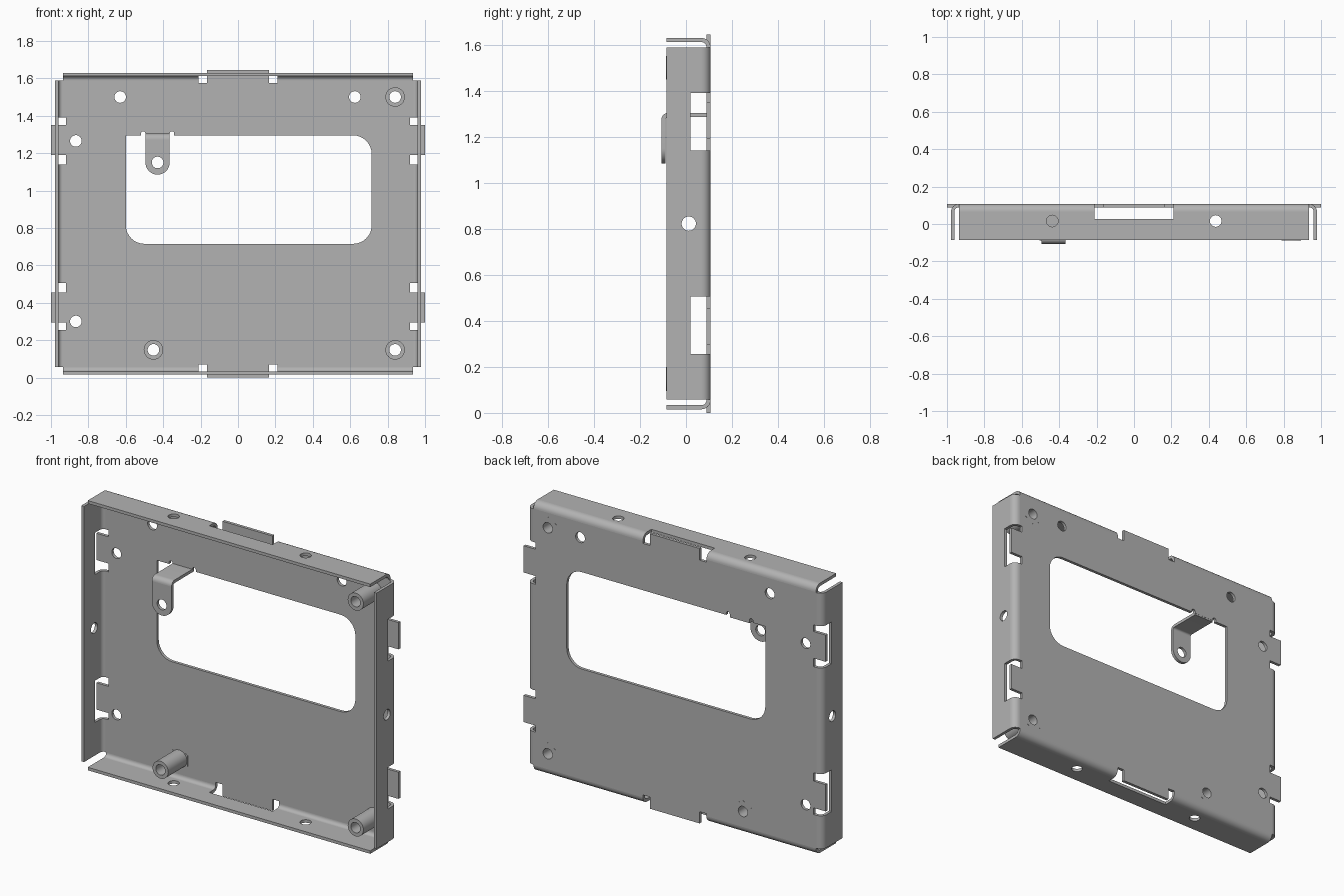
import bpy, bmesh
from math import cos, sin, pi
from mathutils import Matrix, Vector

cube = bpy.data.objects.get("Cube")
if cube:
    bpy.data.objects.remove(cube, do_unlink=True)

# Bare sheet metal
metal = bpy.data.materials.new("grey_metal")
metal.use_nodes = True
GREY = (0.45, 0.45, 0.45, 1)
metal.diffuse_color = GREY
metal.node_tree.nodes["Principled BSDF"].inputs["Base Color"].default_value = GREY

X, Y, Z = Vector((1, 0, 0)), Vector((0, 1, 0)), Vector((0, 0, 1))
MID = 0.8225      # half of the total height
T = 0.018         # sheet thickness
BACK = 0.107      # rear surface
FRONT = -0.085    # free edge of the flanges
R = 0.04          # outer bend radius


def arc(cx, cy, r, a0, a1, n=8):
    """Points on an arc, angles in quarter turns."""
    angles = [(a0 + (a1 - a0) * i / n) * pi / 2 for i in range(n + 1)]
    return [(cx + r * cos(a), cy + r * sin(a)) for a in angles]


def circle(cx, cy, r, n=32):
    return arc(cx, cy, r, 0, 4, n)[:-1]


def solid(name, loops, depth, u, v, origin):
    """Extrude an outline with holes by depth, centred on origin, in plane u, v."""
    curve = bpy.data.curves.new(name, "CURVE")
    curve.dimensions = "2D"
    curve.fill_mode = "BOTH"
    curve.extrude = depth / 2
    for pts in loops:
        spline = curve.splines.new("POLY")
        spline.points.add(len(pts) - 1)
        for p, (a, b) in zip(spline.points, pts):
            p.co = (a, b, 0, 1)
        spline.use_cyclic_u = True
    temp = bpy.data.objects.new(name + "_outline", curve)
    bpy.context.collection.objects.link(temp)
    bpy.context.view_layer.update()
    graph = bpy.context.evaluated_depsgraph_get()
    mesh = bpy.data.meshes.new_from_object(temp.evaluated_get(graph))
    bpy.data.objects.remove(temp, do_unlink=True)
    bpy.data.curves.remove(curve)

    frame = Matrix((u, v, u.cross(v))).transposed().to_4x4()
    mesh.transform(Matrix.Translation(origin) @ frame)
    bm = bmesh.new()
    bm.from_mesh(mesh)
    bmesh.ops.remove_doubles(bm, verts=bm.verts, dist=1e-5)
    bmesh.ops.recalc_face_normals(bm, faces=bm.faces)
    bm.to_mesh(mesh)
    bm.free()
    mesh.materials.clear()
    mesh.materials.append(metal)
    mesh.name = name
    obj = bpy.data.objects.new(name, mesh)
    bpy.context.collection.objects.link(obj)
    bpy.ops.object.select_all(action="DESELECT")
    obj.select_set(True)
    bpy.context.view_layer.objects.active = obj
    bpy.ops.object.shade_smooth_by_angle(angle=pi / 6)
    return obj


# Back plate: one quarter of the outline with its tabs and notches, mirrored
quarter = [(0.938, 0.3175), (0.92, 0.3175), (0.92, 0.3675), (1, 0.3675),
           (1, 0.5275), (0.92, 0.5275), (0.92, 0.5675), (0.938, 0.5675),
           (0.938, 0.767), (0.21, 0.767), (0.21, 0.7525), (0.165, 0.7525),
           (0.165, MID)]
half = quarter + [(-x, z) for x, z in reversed(quarter)]
outline = [(x, z + MID) for x, z in half + [(-x, -z) for x, z in half]]

# Window with relief cuts on both sides of the bracket
left, right, low, high, c = -0.6, 0.715, 0.715, 1.295, 0.1
window = (arc(left + c, low + c, c, 2, 3) + arc(right - c, low + c, c, 3, 4)
          + arc(right - c, high - c, c, 0, 1))
for x in (-0.353, -0.507):
    window += [(x + 0.012, high)] + arc(x, high + 0.01, 0.012, 0, 2, 6)
    window += [(x - 0.012, high)]
window += [(left, high)]

posts = [(0.84, 1.5), (0.84, 0.148), (-0.452, 0.148)]
plain_holes = [(-0.63, 1.5), (0.625, 1.5), (-0.867, 1.265), (-0.867, 0.3)]
holes = [circle(x, z, 0.031) for x, z in posts + plain_holes]
solid("back_plate", [outline, window] + holes, T, X, Z, Y * (BACK - T / 2))

# Standoff posts with hexagonal heads set into the plate
for i, (x, z) in enumerate(posts, 1):
    bore = circle(x, z, 0.031)
    y0, y1 = -0.088, BACK - T
    solid(f"post_{i}", [circle(x, z, 0.052), bore], y1 - y0, X, Z, Y * (y0 + y1) / 2)
    head = [(x + 0.066 * cos(k * pi / 3 + pi / 6), z + 0.066 * sin(k * pi / 3 + pi / 6))
            for k in range(6)]
    solid(f"post_head_{i}", [head, bore], T + 0.001, X, Z, Y * (BACK - T / 2))


def flange(name, along, out, reach, length, slots, slot_y, hole_spots):
    """Bent edge: a flat strip plus rounded bends between the slots."""
    centre = Z * MID
    bend_y = BACK - R
    strip = [(-length, FRONT), (length, FRONT), (length, bend_y)]
    for a, b in reversed(slots):
        strip += [(b, bend_y), (b, slot_y), (a, slot_y), (a, bend_y)]
    strip.append((-length, bend_y))
    rounds = [circle(u, v, 0.031) for u, v in hole_spots]
    solid(name, [strip] + rounds, T, along, Y, centre + out * (reach - T / 2))

    elbow = arc(reach - R, bend_y, R, 0, 1) + arc(reach - R, bend_y, R - T, 1, 0)
    edges = [-length] + [e for s in slots for e in s] + [length]
    for i, (a, b) in enumerate(zip(edges[::2], edges[1::2]), 1):
        solid(f"{name}_bend_{i}", [elbow], b - a, out, Y, centre + along * (a + b) / 2)


# Four flanges
for name, side in (("top_flange", 1), ("bottom_flange", -1)):
    flange(name, X, Z * side, 0.807, 0.935, [(-0.21, 0.21)], 0.028,
           [(-0.437, 0.016), (0.437, 0.016)])
for name, side in (("left_flange", 1), ("right_flange", -1)):
    flange(name, Z, X * side, 0.978, 0.765,
           [(-0.5675, -0.3175), (0.3175, 0.5675)], 0.02, [(0, 0.012)])

# Bracket: arm reaching forward from the window edge, bent down into a lug
bx, top, front, r = -0.43, 1.304, -0.107, 0.03
arm = ([(BACK - 0.001, top - T), (BACK - 0.001, top)]
       + arc(front + r, top - r, r, 1, 2) + arc(front + r, top - r, r - T, 2, 1))
solid("bracket_arm", [arm], 0.13, Y, Z, X * bx)
lug = [(bx + 0.065, top - r), (bx - 0.065, top - r)] + arc(bx, 1.15, 0.065, 2, 4, 20)
solid("bracket_lug", [lug, circle(bx, 1.15, 0.031)], T, X, Z, Y * (front + T / 2))
